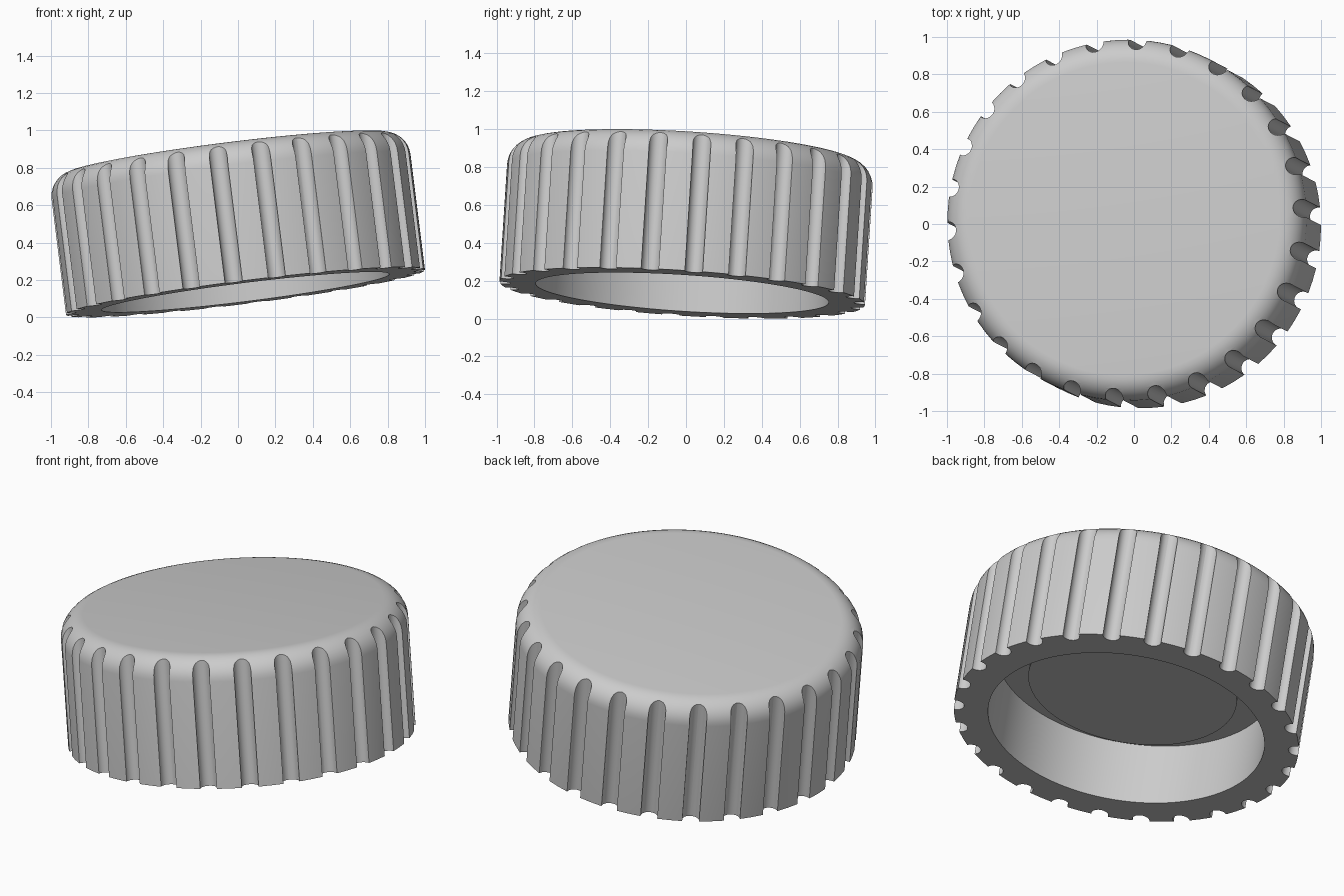
import bpy, bmesh, math
from mathutils import Vector, Matrix

cube = bpy.data.objects.get("Cube")
if cube:
    bpy.data.objects.remove(cube, do_unlink=True)

RADIUS, HEIGHT, FILLET = 0.967, 0.755, 0.13
HOLE, CEILING, BOSS, BOSS_Z = 0.775, 0.375, 0.585, 0.26
GROOVES, GROOVE_R, GROOVE_AT = 26, 0.048, 0.957


def add_object(name, bm):
    mesh = bpy.data.meshes.new(name)
    bm.to_mesh(mesh)
    bm.free()
    obj = bpy.data.objects.new(name, mesh)
    bpy.context.collection.objects.link(obj)
    return obj


grey = bpy.data.materials.new("plain_grey")
grey.use_nodes = True
grey.diffuse_color = (0.6, 0.6, 0.6, 1)
grey.node_tree.nodes["Principled BSDF"].inputs["Base Color"].default_value = (0.6, 0.6, 0.6, 1)

# Cap body: one lathed profile with a boss in the cavity and a rounded top rim
profile = [(0, BOSS_Z), (BOSS, BOSS_Z), (BOSS, CEILING), (HOLE, CEILING), (HOLE, 0), (RADIUS, 0)]
for i in range(9):
    a = math.pi / 2 * i / 8
    profile.append((RADIUS - FILLET + FILLET * math.cos(a),
                    HEIGHT - FILLET + FILLET * math.sin(a)))
profile.append((0, HEIGHT))

bm = bmesh.new()
verts = [bm.verts.new((r, 0, z)) for r, z in profile]
edges = [bm.edges.new(pair) for pair in zip(verts, verts[1:])]
bmesh.ops.spin(bm, geom=verts + edges, cent=(0, 0, 0), axis=(0, 0, 1),
               angle=math.tau, steps=104)
bmesh.ops.remove_doubles(bm, verts=bm.verts, dist=1e-4)
bmesh.ops.recalc_face_normals(bm, faces=bm.faces)
cap = add_object("ribbed_cap", bm)
cap.data.materials.append(grey)

# Ring of round grip grooves, cut through the rim
bm = bmesh.new()
for i in range(GROOVES):
    turn = Matrix.Rotation(math.radians(3.4) + math.tau * i / GROOVES, 4, 'Z')
    bmesh.ops.create_cone(bm, cap_ends=True, segments=24, radius1=GROOVE_R,
                          radius2=GROOVE_R, depth=2,
                          matrix=turn @ Matrix.Translation((GROOVE_AT, 0, 0.4)))
cutter = add_object("groove_cutter", bm)
cutter.data.materials.append(grey)
cutter.hide_render = True

cut = cap.modifiers.new("grooves", 'BOOLEAN')
cut.operation = 'DIFFERENCE'
cut.solver = 'EXACT'
cut.object = cutter
bpy.context.view_layer.objects.active = cap
cap.select_set(True)
bpy.ops.object.modifier_apply(modifier=cut.name)
bpy.data.objects.remove(cutter, do_unlink=True)
bpy.ops.object.shade_smooth_by_angle(angle=math.radians(30))

# Tilted resting pose
tilt = Vector((0, 0, 1)).rotation_difference(Vector((-0.125, 0.065, 1)))
cap.rotation_mode = 'QUATERNION'
cap.rotation_quaternion = tilt
cap.location = (0.04, -0.02, 0.135)
